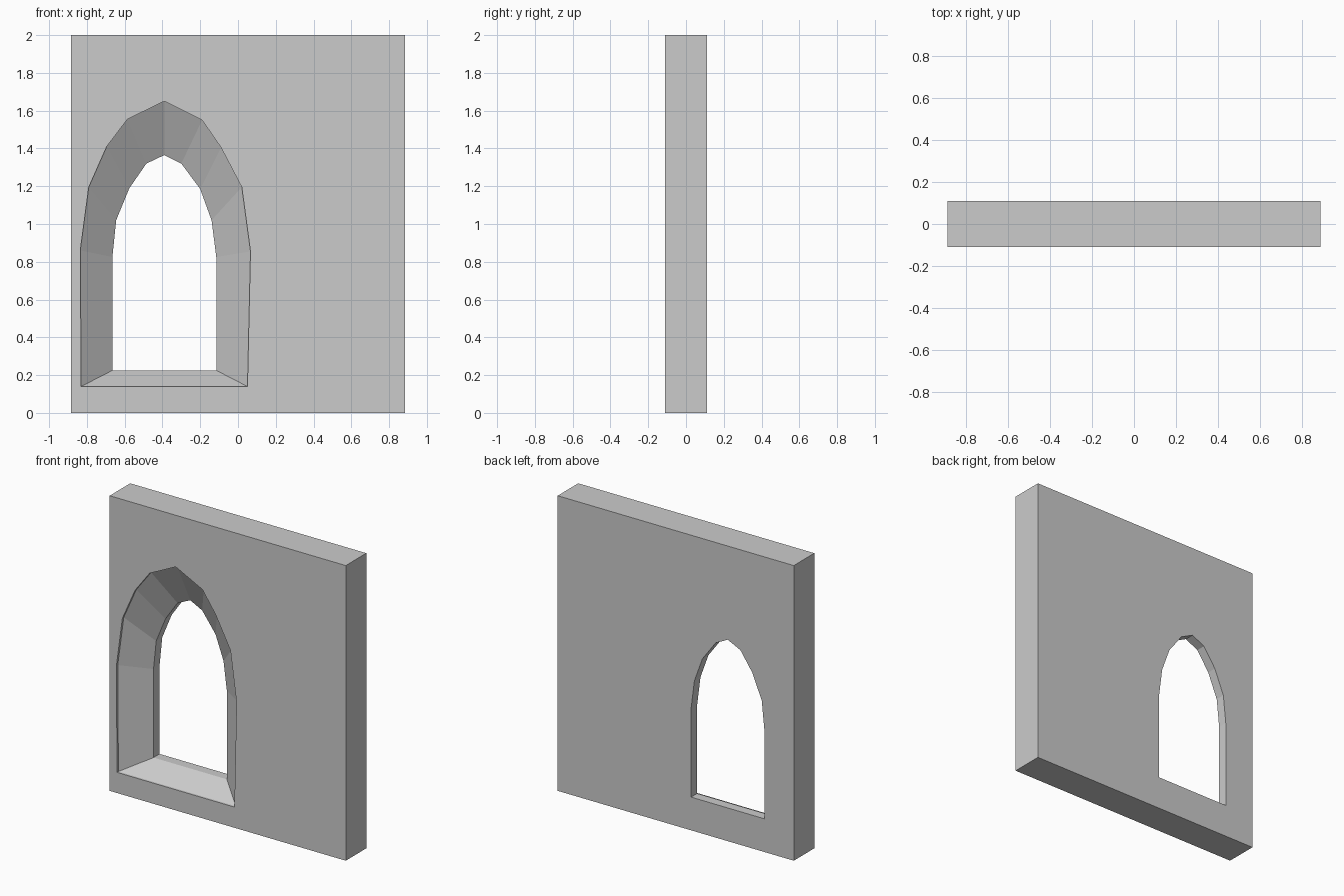
import bpy
import bmesh

cube = bpy.data.objects.get("Cube")
if cube:
    bpy.data.objects.remove(cube, do_unlink=True)

# Stone material
stone = bpy.data.materials.new("grey stone")
stone.use_nodes = True
grey = (0.6, 0.6, 0.6, 1)
stone.diffuse_color = grey
shader = stone.node_tree.nodes["Principled BSDF"]
shader.inputs["Base Color"].default_value = grey
shader.inputs["Roughness"].default_value = 0.9

# Outlines as (x, z): wall slab, wide front arch, narrow back arch
slab = [(-0.885, 0), (0.885, 0), (0.885, 2), (-0.885, 2)]
wide_arch = [(-0.83, 0.14), (0.05, 0.14), (0.066, 0.855), (0.02, 1.195),
             (-0.09, 1.405), (-0.19, 1.55), (-0.39, 1.65), (-0.585, 1.555),
             (-0.695, 1.41), (-0.79, 1.195), (-0.835, 0.86)]
narrow_arch = [(-0.665, 0.225), (-0.115, 0.225), (-0.115, 0.825), (-0.14, 1.02),
               (-0.20, 1.185), (-0.30, 1.32), (-0.39, 1.365), (-0.485, 1.32),
               (-0.575, 1.19), (-0.645, 1.02), (-0.665, 0.825)]
FRONT, LIP, REVEAL, BACK = -0.11, -0.095, 0.045, 0.11

bm = bmesh.new()


def ring(outline, y):
    """Closed loop of vertices and edges at depth y."""
    verts = [bm.verts.new((x, y, z)) for x, z in outline]
    edges = [bm.edges.new((v, verts[i - 1])) for i, v in enumerate(verts)]
    return verts, edges


def bridge(a, b):
    """Quads between two matching loops."""
    for i in range(len(a)):
        bm.faces.new((a[i - 1], a[i], b[i], b[i - 1]))


# Slab sides
slab_front, slab_back = ring(slab, FRONT), ring(slab, BACK)
bridge(slab_front[0], slab_back[0])

# Window opening: thin lip, splayed embrasure, straight reveal
steps = [ring(wide_arch, FRONT), ring(wide_arch, LIP),
         ring(narrow_arch, REVEAL), ring(narrow_arch, BACK)]
for near, far in zip(steps, steps[1:]):
    bridge(near[0], far[0])

# Front and back faces with the opening left free
for outer, hole in ((slab_front, steps[0]), (slab_back, steps[-1])):
    bmesh.ops.triangle_fill(bm, use_beauty=True, edges=outer[1] + hole[1])

bmesh.ops.recalc_face_normals(bm, faces=bm.faces)
mesh = bpy.data.meshes.new("wall_with_arched_window")
bm.to_mesh(mesh)
bm.free()
mesh.materials.append(stone)
wall = bpy.data.objects.new("wall_with_arched_window", mesh)
bpy.context.collection.objects.link(wall)
